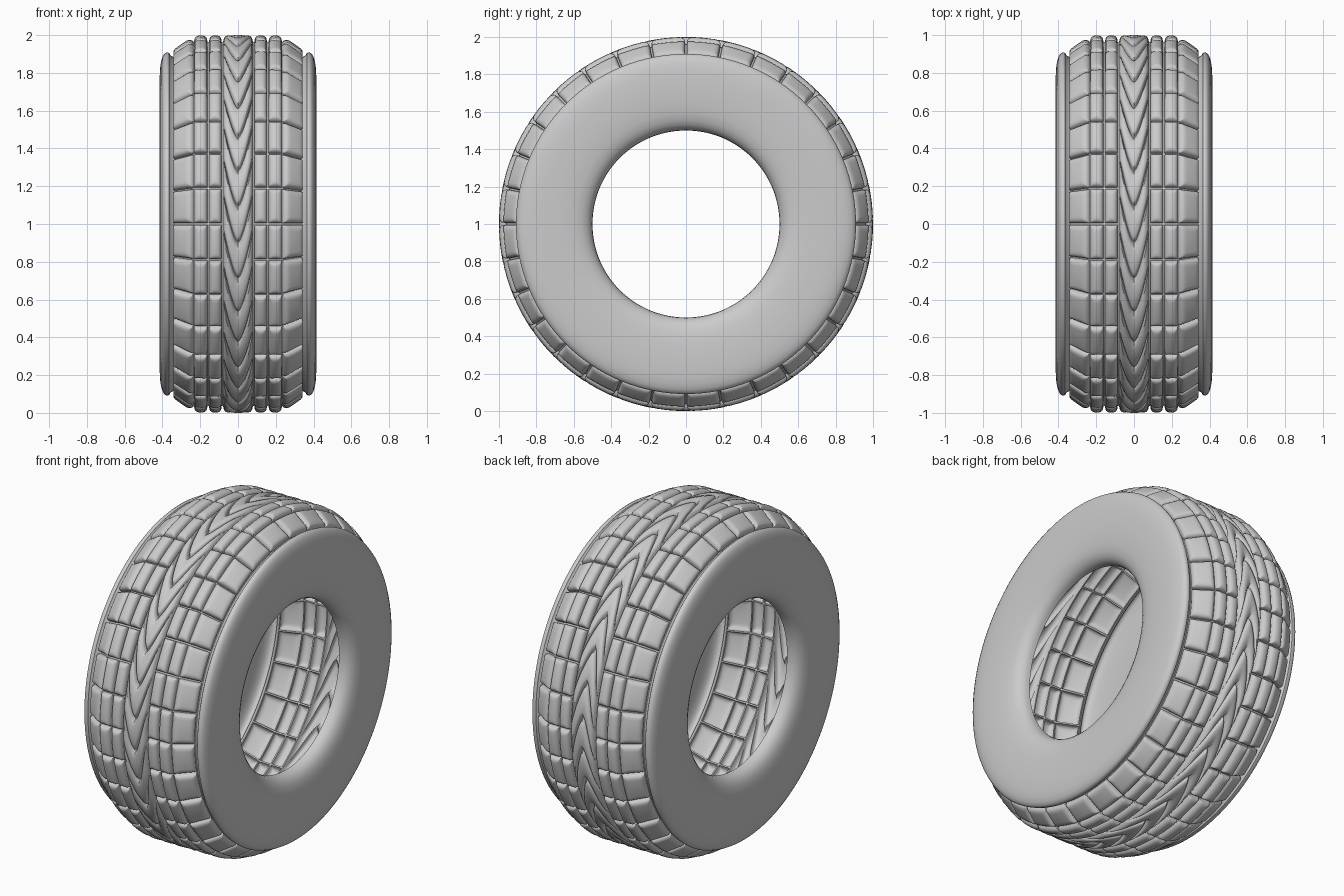
import bpy, math

if "Cube" in bpy.data.objects:
    bpy.data.objects.remove(bpy.data.objects["Cube"])

BLOCKS = 32                      # tread blocks around the tyre
STEP = 2 * math.pi / BLOCKS

def lerp_table(t, table):
    for (a, va), (b, vb) in zip(table, table[1:]):
        if t <= b:
            return va + (vb - va) * (t - a) / (b - a)
    return table[-1][1]

# depth below the block face versus distance from the block edge
EDGE = [(0, .036), (.0045, .036), (.0065, .02), (.011, .011), (.018, .005), (.027, .0015), (.04, 0)]
SOFT = [(0, .026), (.004, .025), (.01, .017), (.018, .010), (.03, .005), (.045, .0015), (.07, 0)]

def row_samples(w):
    """positions across a block of width w, crowded towards its edges"""
    half = [t for t in (0, .0045, .0065, .011, .018, .027, .04) if t < w * .45]
    return half + [w / 2] + [w - t for t in reversed(half)]

def build(name, verts, rows, n):
    faces = []
    for i in range(rows - 1):
        for j in range(n):
            k = (j + 1) % n
            faces.append((i * n + j, i * n + k, (i + 1) * n + k, (i + 1) * n + j))
    me = bpy.data.meshes.new(name)
    me.from_pydata(verts, [], faces)
    ob = bpy.data.objects.new(name, me)
    bpy.context.collection.objects.link(ob)
    bpy.ops.object.select_all(action='DESELECT')
    ob.select_set(True)
    bpy.context.view_layer.objects.active = ob
    bpy.ops.object.mode_set(mode='EDIT')
    bpy.ops.mesh.select_all(action='SELECT')
    bpy.ops.mesh.normals_make_consistent(inside=False)
    bpy.ops.object.mode_set(mode='OBJECT')
    bpy.ops.object.shade_smooth_by_angle(angle=math.radians(45))
    return ob

def ring_point(x, r, a):
    return (x, -r * math.cos(a), 1 + r * math.sin(a))

# tread: columns across one half (x, r, normal x, normal r, depth, chevron shift, soft)
CW = .082
cols = []
for i in range(13):              # central chevron band
    x = CW * (1 - (1 - i / 12) ** 1.4) if i else 0
    shift = .30 * (1 - (x / CW) ** 1.5)
    cols.append((x, 1.0, 0, 1, lerp_table(CW - x, EDGE), shift, True))
for (x0, r0), (x1, r1) in [((CW, 1), (.158, 1)), ((.158, 1), (.238, .998)),
                           ((.247, .990), (.358, .912))]:
    w = math.hypot(x1 - x0, r1 - r0)
    nx, nr = (r0 - r1) / w, (x1 - x0) / w
    for t in row_samples(w):
        f = t / w
        cols.append((x0 + (x1 - x0) * f, r0 + (r1 - r0) * f, nx, nr,
                     lerp_table(min(t, w - t), EDGE), 0, False))
cols = [(-c[0], c[1], -c[2]) + c[3:] for c in reversed(cols[1:])] + cols

arc = row_samples(STEP)[:-1]
angles = [(b * STEP + t, min(t, STEP - t)) for b in range(BLOCKS) for t in arc]
verts = []
for x, r, nx, nr, dx, shift, soft in cols:
    for a, d in angles:
        depth = max(dx, lerp_table(d, SOFT if soft else EDGE))
        verts.append(ring_point(x - nx * depth, r - nr * depth, a - shift))
tread = build("tyre_tread", verts, len(cols), len(angles))
tread.data.validate()

# sidewalls: revolved profile from tread shoulder to inner bead
PROFILE = [(.335, .880), (.358, .893), (.364, .906), (.378, .909), (.390, .902), (.400, .885),
           (.408, .858), (.413, .82), (.415, .77), (.415, .71), (.412, .65), (.406, .595),
           (.397, .557), (.383, .530), (.365, .512), (.345, .503), (.322, .5)]
for side, label in ((1, "right"), (-1, "left")):
    N = 128
    verts = [ring_point(side * x, r, 2 * math.pi * j / N) for x, r in PROFILE for j in range(N)]
    build(label + "_sidewall", verts, len(PROFILE), N)
